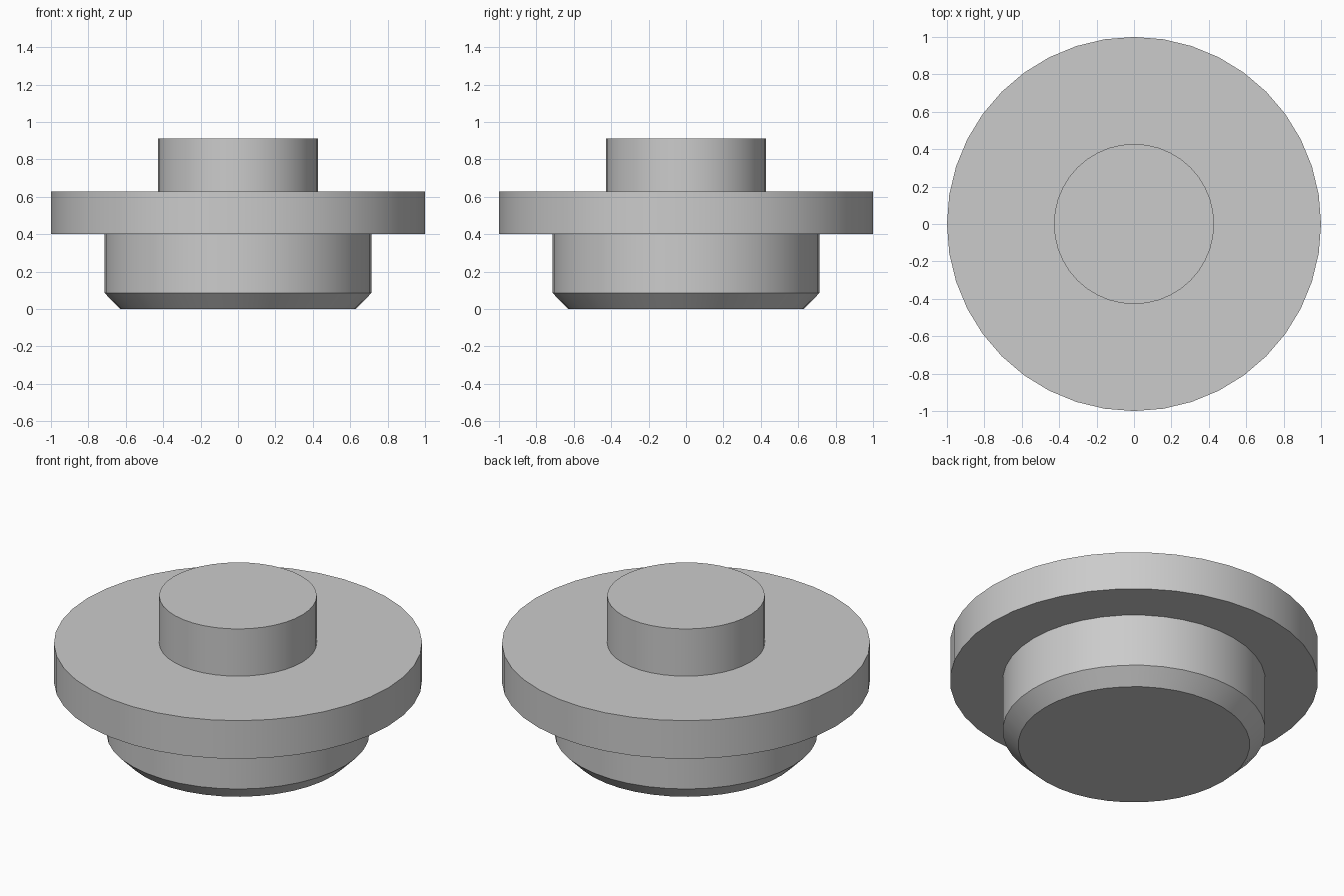
import bpy
import bmesh
from math import radians, tau
from mathutils import Matrix, Vector

SIDES = 40

cube = bpy.data.objects.get("Cube")
if cube:
    bpy.data.objects.remove(cube, do_unlink=True)

grey = bpy.data.materials.new("plain grey")
grey.use_nodes = True
colour = (0.6, 0.6, 0.6, 1)
grey.diffuse_color = colour
grey.node_tree.nodes["Principled BSDF"].inputs["Base Color"].default_value = colour


def lathe(name, profile):
    """Turn a (radius, height) outline around z and cap both ends."""
    bm = bmesh.new()
    rings = []
    for radius, height in profile:
        rings.append([
            bm.verts.new(Matrix.Rotation(tau * i / SIDES, 3, "Z") @ Vector((radius, 0, height)))
            for i in range(SIDES)
        ])
    for low, high in zip(rings, rings[1:]):
        for i in range(SIDES):
            j = (i + 1) % SIDES
            bm.faces.new((low[i], low[j], high[j], high[i]))
    bm.faces.new(rings[0][::-1])
    bm.faces.new(rings[-1])
    mesh = bpy.data.meshes.new(name)
    bm.to_mesh(mesh)
    bm.free()
    mesh.materials.append(grey)
    obj = bpy.data.objects.new(name, mesh)
    bpy.context.collection.objects.link(obj)
    bpy.ops.object.select_all(action="DESELECT")
    obj.select_set(True)
    bpy.context.view_layer.objects.active = obj
    bpy.ops.object.shade_smooth_by_angle(angle=radians(30))
    return obj


# One turned solid: chamfered plug, wide flange, top boss
lathe("flanged_plug", [
    (0.629, 0), (0.714, 0.086), (0.714, 0.4),
    (1, 0.4), (1, 0.629),
    (0.428, 0.629), (0.428, 0.912),
])
